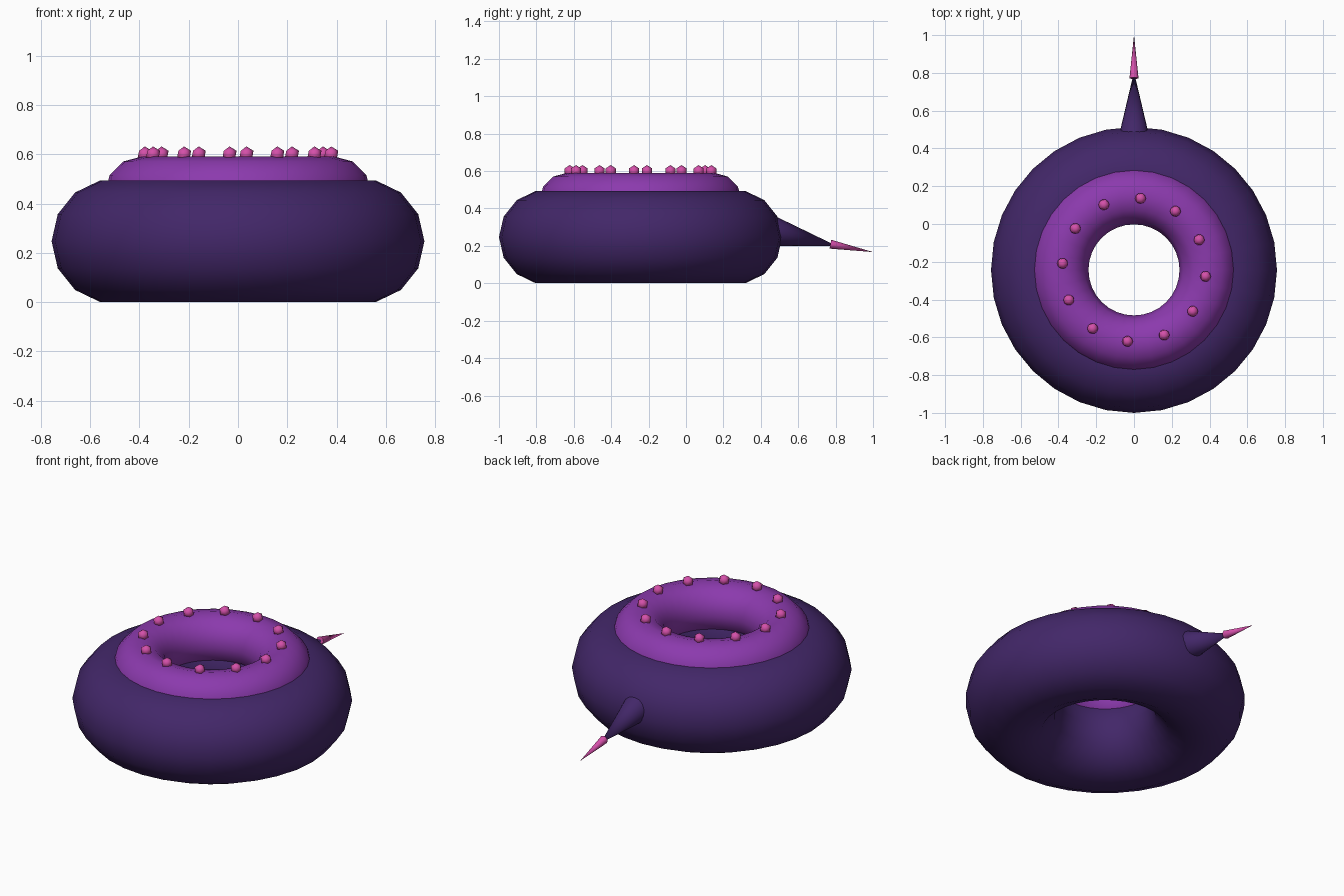
import bpy
import math
from mathutils import Vector

cube = bpy.data.objects.get("Cube")
if cube:
    bpy.data.objects.remove(cube, do_unlink=True)

CENTRE_Y = -0.243


def make_material(name, rgb):
    mat = bpy.data.materials.new(name)
    mat.use_nodes = True
    mat.diffuse_color = (*rgb, 1)
    mat.node_tree.nodes["Principled BSDF"].inputs["Base Color"].default_value = (*rgb, 1)
    return mat


dark = make_material("dark violet", (0.055, 0.02, 0.14))
purple = make_material("bright purple", (0.26, 0.042, 0.42))
pink = make_material("pink", (0.66, 0.08, 0.40))


def finish(name, mat):
    """Name the active object, colour it and smooth all but its sharp rims."""
    obj = bpy.context.object
    obj.name = name
    obj.data.materials.append(mat)
    bpy.ops.object.shade_smooth_by_angle(angle=math.radians(60))
    return obj


def ring(name, mat, z, major, minor, sides):
    bpy.ops.mesh.primitive_torus_add(
        major_segments=32, minor_segments=sides, major_radius=major,
        minor_radius=minor, location=(0, CENTRE_Y, z))
    return finish(name, mat)


def spike(name, mat, base, tip, radius, sides):
    base, tip = Vector(base), Vector(tip)
    axis = tip - base
    bpy.ops.mesh.primitive_cone_add(
        vertices=sides, radius1=radius, radius2=0, depth=axis.length,
        location=(base + tip) / 2,
        rotation=axis.to_track_quat("Z", "Y").to_euler())
    return finish(name, mat)


# Ring body and the icing sunk into its top
ring("ring_body", dark, 0.247, 0.504, 0.253, 14)
ring("icing", purple, 0.441, 0.391, 0.15, 12)

# Beads evenly spaced around the icing
for i in range(12):
    a = math.radians(30 * i - 5.2)
    bpy.ops.mesh.primitive_ico_sphere_add(
        subdivisions=1, radius=0.032,
        location=(0.38 * math.cos(a), CENTRE_Y + 0.38 * math.sin(a), 0.6))
    finish(f"bead_{i + 1}", pink)

# Tail with a pink point at its end
spike("tail", dark, (0, 0.45, 0.281), (0, 0.805, 0.2), 0.084, 16)
spike("tail_point", pink, (0, 0.772, 0.209), (0, 1.0, 0.167), 0.024, 8)
